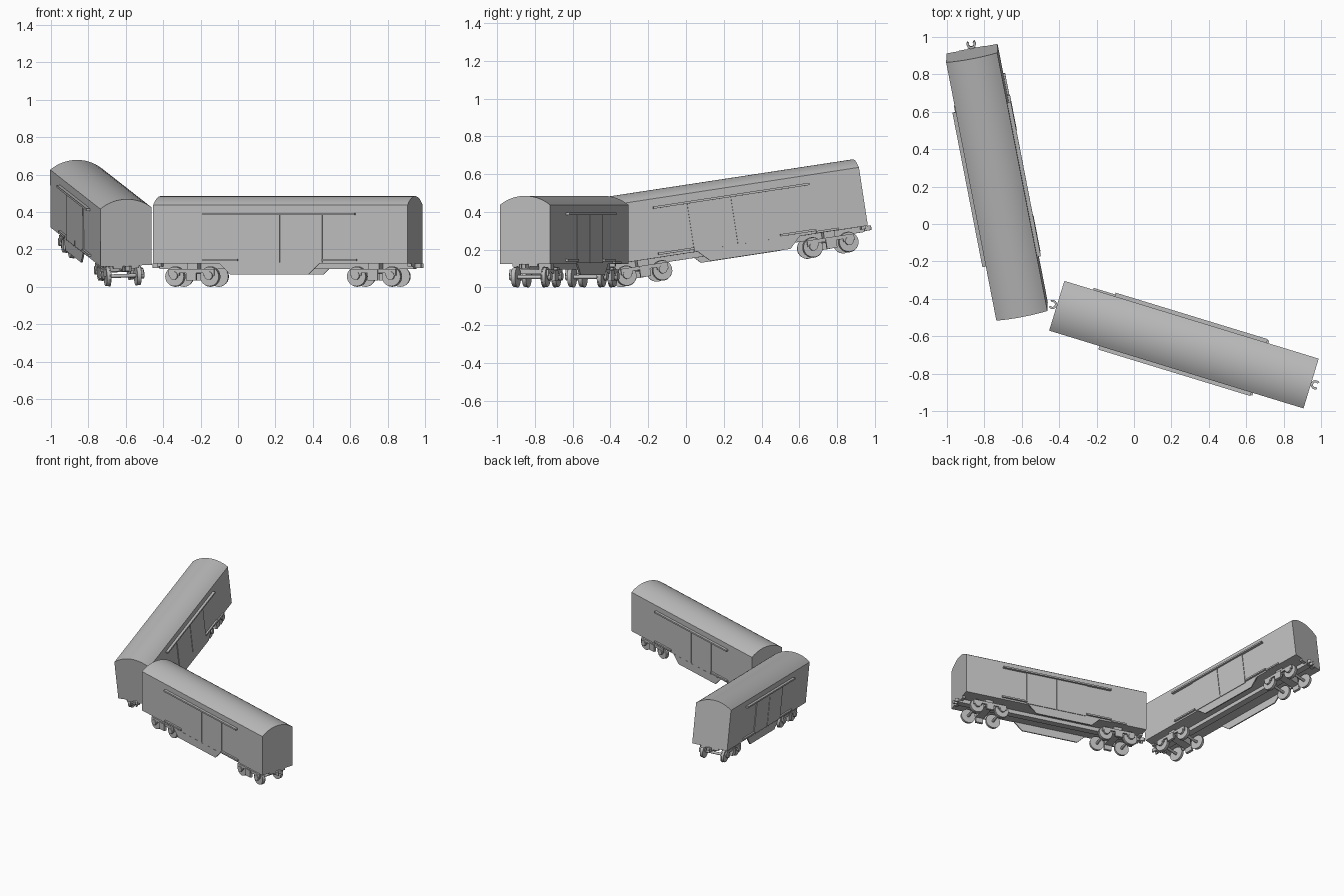
import bpy, bmesh
from math import radians, sin, cos, pi
from mathutils import Matrix

cube = bpy.data.objects.get("Cube")
if cube:
    bpy.data.objects.remove(cube, do_unlink=True)

grey = bpy.data.materials.new("plain_grey")
grey.use_nodes = True
GREY = (0.5, 0.5, 0.5, 1)
grey.diffuse_color = GREY
grey.node_tree.nodes["Principled BSDF"].inputs["Base Color"].default_value = GREY

L, W = 0.711, 0.139            # half length and half width of a car
FLOOR, EAVE, RIDGE = 0.125, 0.437, 0.485

# Where each car stands: the second one is turned, tipped and slightly rolled
CARS = {
    "front_car": Matrix.Translation((0.267, -0.645, 0)) @ Matrix.Rotation(radians(-17), 4, 'Z'),
    "rear_car": Matrix.Translation((-0.731, 0.266, 0.094))
    @ Matrix.Rotation(radians(-79), 4, 'Z')
    @ Matrix.Rotation(radians(8.5), 4, 'Y')
    @ Matrix.Rotation(radians(2), 4, 'X'),
}


def place(name, bm, smooth=False):
    """Finish a mesh and put one linked copy on each car."""
    bmesh.ops.recalc_face_normals(bm, faces=bm.faces)
    mesh = bpy.data.meshes.new(name)
    bm.to_mesh(mesh)
    bm.free()
    mesh.materials.append(grey)
    for i, (car, matrix) in enumerate(CARS.items()):
        ob = bpy.data.objects.new(f"{car}_{name}", mesh)
        ob.matrix_world = matrix
        bpy.context.collection.objects.link(ob)
        if smooth and i == 0:
            bpy.context.view_layer.objects.active = ob
            bpy.ops.object.select_all(action='DESELECT')
            ob.select_set(True)
            bpy.ops.object.shade_smooth_by_angle(angle=radians(35))


def box(bm, x, y, z):
    """Box from (min, max) pairs."""
    size = Matrix.Diagonal((x[1] - x[0], abs(y[1] - y[0]), z[1] - z[0], 1))
    mid = Matrix.Translation((sum(x) / 2, sum(y) / 2, sum(z) / 2))
    bmesh.ops.create_cube(bm, size=1, matrix=mid @ size)


def disc(bm, x, y, z, r, depth, r2=None):
    """Cylinder lying across the car."""
    m = Matrix.Translation((x, y, z)) @ Matrix.Rotation(pi / 2, 4, 'X')
    bmesh.ops.create_cone(bm, cap_ends=True, segments=24, radius1=r,
                          radius2=r2 or r, depth=depth, matrix=m)


def prism(bm, points, sweep):
    """Extrude a closed 3D outline along a vector."""
    face = bm.faces.new([bm.verts.new(p) for p in points])
    ext = bmesh.ops.extrude_face_region(bm, geom=[face], use_keep_orig=True)
    moved = [v for v in ext["geom"] if isinstance(v, bmesh.types.BMVert)]
    bmesh.ops.translate(bm, verts=moved, vec=sweep)


# Body shell with a rounded roof
rise = RIDGE - EAVE
radius = (W * W + rise * rise) / (2 * rise)
section = [(-L, -W, FLOOR), (-L, W, FLOOR)]
for i in range(17):
    y = W * (1 - i / 8)
    section.append((-L, y, RIDGE - radius + (radius ** 2 - y * y) ** 0.5))
bm = bmesh.new()
prism(bm, section, (2 * L, 0, 0))
place("body", bm, smooth=True)

# Doors, sliding rails and skirts on both sides
doors, rails, skirts = bmesh.new(), bmesh.new(), bmesh.new()
for s in (-1, 1):
    for e in (-1, 1):
        inner, outer = sorted((e * 0.003, e * 0.235))
        box(doors, (inner, outer), (s * W, s * (W + 0.005)), (0.13, 0.385))
        inner, outer = sorted((e * 0.235, e * 0.43))
        box(rails, (inner, outer), (s * W, s * (W + 0.014)), (0.138, 0.15))
    box(rails, (-0.43, 0.42), (s * W, s * (W + 0.02)), (0.384, 0.396))
    outline = [(-0.34, 0.125), (-0.28, 0.065), (0.156, 0.065), (0.217, 0.125)]
    prism(skirts, [(x, s * (W - 0.008), z) for x, z in outline], (0, s * 0.009, 0))
box(rails, (-0.55, -0.43), (W, W + 0.01), (0.126, 0.138))
place("doors", doors)
place("door_rails", rails)
place("side_skirts", skirts)

# Centre sill and bolsters under the floor
bm = bmesh.new()
box(bm, (-L, L), (-0.025, 0.025), (0.095, FLOOR))
for e in (-1, 1):
    box(bm, (e * 0.508 - 0.03, e * 0.508 + 0.03), (-0.09, 0.09), (0.07, FLOOR))
    box(bm, (e * 0.7 - 0.011, e * 0.7 + 0.011), (-0.07, 0.07), (0.11, FLOOR))
place("underframe", bm)

# Bogies: wheels, axles, side frames and axle boxes
wheels, frames = bmesh.new(), bmesh.new()
for e in (-1, 1):
    mid = e * 0.508
    for a in (-1, 1):
        x = mid + a * 0.0975
        disc(wheels, x, 0, 0.055, 0.01, 0.19)
        for s in (-1, 1):
            disc(wheels, x, s * 0.085, 0.055, 0.052, 0.018)
            disc(wheels, x, s * 0.074, 0.055, 0.055, 0.006)
            disc(frames, x, s * 0.107, 0.06, 0.022, 0.016)
            box(frames, (x - 0.03, x + 0.03), (s * 0.096, s * 0.108), (0.06, 0.095))
    for s in (-1, 1):
        box(frames, (mid - 0.1, mid + 0.1), (s * 0.096, s * 0.108), (0.075, 0.095))
        box(frames, (mid - 0.028, mid + 0.028), (s * 0.094, s * 0.114), (0.035, 0.09))
place("wheels", wheels, smooth=True)
place("bogie_frames", frames, smooth=True)

# Hooked couplers at both ends
bm = bmesh.new()
for e in (-1, 1):
    cx = e * 0.735
    angles = [radians(50 + 260 * i / 12) for i in range(13)]
    ring = [(r * cos(t), r * sin(t)) for r, seq in
            ((0.025, angles), (0.013, angles[::-1])) for t in seq]
    prism(bm, [(cx + e * x, e * y, 0.1) for x, y in ring], (0, 0, 0.025))
    box(bm, tuple(sorted((e * 0.69, e * 0.716))), (-0.01, 0.01), (0.1, 0.125))
place("couplers", bm)
